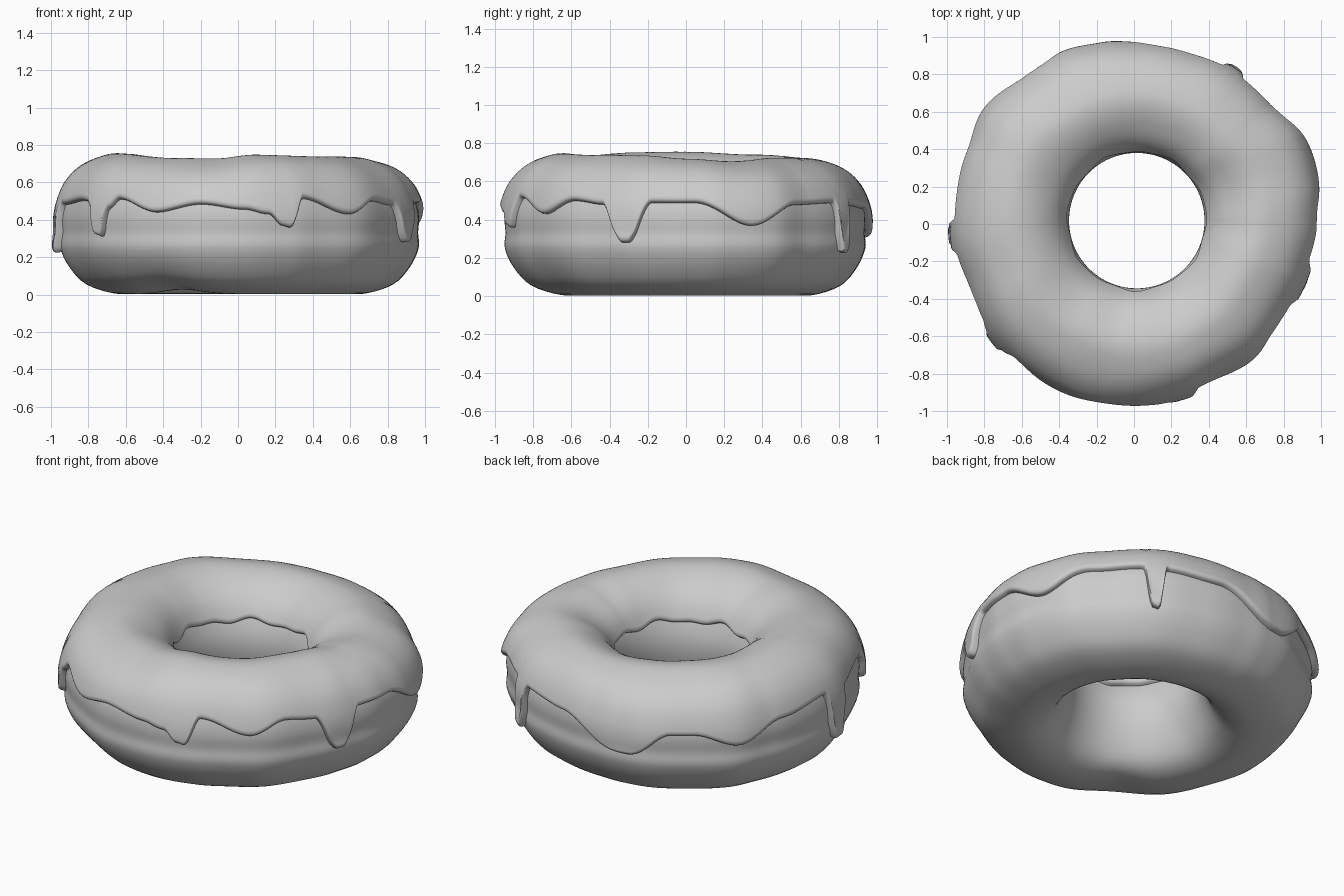
import bpy, bmesh, math
from mathutils import Vector

if "Cube" in bpy.data.objects:
    bpy.data.objects.remove(bpy.data.objects["Cube"])

N = 540  # columns around the ring


def around(table, deg):
    """Smooth periodic interpolation of {angle: value}."""
    keys = sorted(table)
    deg %= 360
    for i, a in enumerate(keys):
        b = keys[(i + 1) % len(keys)]
        span = (b - a) % 360
        d = (deg - a) % 360
        if d < span:
            t = d / span
            t = t * t * (3 - 2 * t)
            return table[a] * (1 - t) + table[b] * t


def spline(pts, steps):
    """Closed Catmull-Rom curve through the profile points."""
    out = []
    n = len(pts)
    for i in range(n):
        p0, p1, p2, p3 = (Vector(pts[(i + k) % n]) for k in (-1, 0, 1, 2))
        for j in range(steps):
            t = j / steps
            out.append(0.5 * (2 * p1 + (p2 - p0) * t + (2 * p0 - 5 * p1 + 4 * p2 - p3) * t ** 2
                              + (3 * p1 - p0 - 3 * p2 + p3) * t ** 3))
    return out


# dough cross-section (radius, height), from under the hole, up and over to the outside
PROFILE = [(.54, .015), (.45, .08), (.385, .22), (.362, .36), (.385, .48), (.445, .60),
           (.54, .675), (.65, .708), (.75, .69), (.835, .648), (.90, .578), (.938, .49),
           (.952, .41), (.947, .33), (.95, .25), (.905, .15), (.815, .055), (.66, .005)]

# outer radius of the iced ring by angle
RADIUS = {0: .995, 12: 1.012, 28: 1.022, 42: .985, 57: .99, 75: .97, 90: .968, 100: .98,
          112: .993, 125: .985, 142: 1.007, 155: .985, 170: .98, 183: .982, 200: .96, 222: .985,
          240: .98, 255: .99, 270: .98, 288: .968, 300: .955, 315: .97, 330: .955, 345: .97}

# crown height change by angle
CROWN = {0: -.022, 20: -.036, 45: -.02, 60: -.018, 90: -.027, 110: -.022, 150: .0, 180: .012,
         205: .01, 240: -.012, 258: -.017, 278: .006, 315: -.004, 340: -.008}

# height of the icing's lower edge by angle: lobes and narrow drips
DRIPS = {3: .49, 20: .37, 36: .48, 53: .49, 56: .24, 58.2: .23, 61: .48, 80: .46,
         103: .305, 106: .305, 120: .44, 128: .44, 142: .38, 158: .47, 178: .50, 182: .23,
         185: .23, 190: .48, 207: .50, 212: .495, 215.5: .46, 218.5: .32, 221: .31, 224: .46,
         228: .51, 243: .44, 258: .485, 272: .455, 280: .43, 284.5: .37, 287: .36, 292: .51,
         309: .43, 321: .50, 332: .48, 339.5: .28, 341.5: .28, 349: .49}


def place(p, deg):
    """Put a cross-section point on the uneven ring."""
    a = math.radians(deg)
    w = max(0, min(1, (p.x - .36) / .58))
    r = p.x + w * (around(RADIUS, deg) - .982)
    top = max(0, min(1, (p.y - .45) / .25))
    z = p.y + top * (around(CROWN, deg)
                     + .005 * math.sin(5 * a + 1) * math.sin(9 * p.x))
    # slightly lifted patch of the underside
    low = max(0, min(1, (.25 - p.y) / .25)) * max(0, min(1, (p.x - .45) / .2))
    z += .035 * low * math.exp(-((deg - 238) / 16) ** 2)
    return ((r * math.cos(a) + .015 * (1 - w)), (r * math.sin(a) + .018 * (1 - w)), z)


def ring_object(name, columns):
    """Mesh from closed sections joined around the ring."""
    bm = bmesh.new()
    rows = [[bm.verts.new(place(p, 360 * i / len(columns))) for p in c]
            for i, c in enumerate(columns)]
    m = len(rows[0])
    for i, a in enumerate(rows):
        b = rows[(i + 1) % len(rows)]
        for j in range(m):
            k = (j + 1) % m
            bm.faces.new((a[j], b[j], b[k], a[k]))
    bmesh.ops.recalc_face_normals(bm, faces=bm.faces)
    me = bpy.data.meshes.new(name)
    bm.to_mesh(me)
    bm.free()
    ob = bpy.data.objects.new(name, me)
    bpy.context.collection.objects.link(ob)
    me.polygons.foreach_set("use_smooth", [True] * len(me.polygons))
    return ob


# dough ring
ring_object("dough", [spline(PROFILE, 4)] * 180)

# arc length along the dense dough profile, for laying icing on it
dense = spline(PROFILE, 24)
length = [0.0]
for p, q in zip(dense, dense[1:]):
    length.append(length[-1] + (q - p).length)
apex = max(range(len(dense)), key=lambda i: dense[i].y)


def find(z, step):
    """Arc length where the profile falls to height z, walking from the crown."""
    i = apex
    while dense[i].y > z:
        i += step
    j = i - step
    t = (dense[j].y - z) / (dense[j].y - dense[i].y)
    return length[j] * (1 - t) + length[i] * t


def on_profile(s, off):
    """Profile point at arc length s, pushed out by off."""
    lo, hi = 0, len(length) - 1
    while hi - lo > 1:
        mid = (lo + hi) // 2
        lo, hi = (mid, hi) if length[mid] <= s else (lo, mid)
    t = (s - length[lo]) / (length[hi] - length[lo])
    d = (dense[hi] - dense[lo]).normalized()
    return dense[lo].lerp(dense[hi], t) + Vector((-d.y, d.x)) * off


# icing shell with rounded rim
RIM = [0, .003, .008, .015, .025]
columns = []
for i in range(N):
    deg = 360 * i / N
    a = math.radians(deg)
    edge = around(DRIPS, deg)
    s0 = find(.505 + .010 * math.sin(7 * a) + .007 * math.sin(12 * a + 2), -1)
    s1 = find(edge, 1)
    inner, outer = s0 + .03, s1 - .03
    stops = ([s0 + d for d in RIM] + [inner + (outer - inner) * k / 34 for k in range(35)]
             + [s1 - d for d in reversed(RIM)])
    col = [on_profile(s0, -.012)]
    for s in stops:
        d = min(s - s0, s1 - s)
        x = min(1, max(0, d) / .025)
        thick = .034 + .010 * max(0, (.44 - edge) / .2) * math.exp(-((s1 - s) / .09) ** 2)
        col.append(on_profile(s, thick * (.35 + .65 * math.sqrt(1 - (1 - x) ** 2))))
    col.append(on_profile(s1, -.012))
    # hidden underside just inside the dough
    col += [on_profile(s1 + (s0 - s1) * k / 12, -.012) for k in range(1, 12)]
    columns.append(col)
icing = ring_object("icing", columns)
bpy.context.view_layer.objects.active = icing
icing.select_set(True)
bpy.ops.object.shade_smooth_by_angle(angle=math.radians(50))
